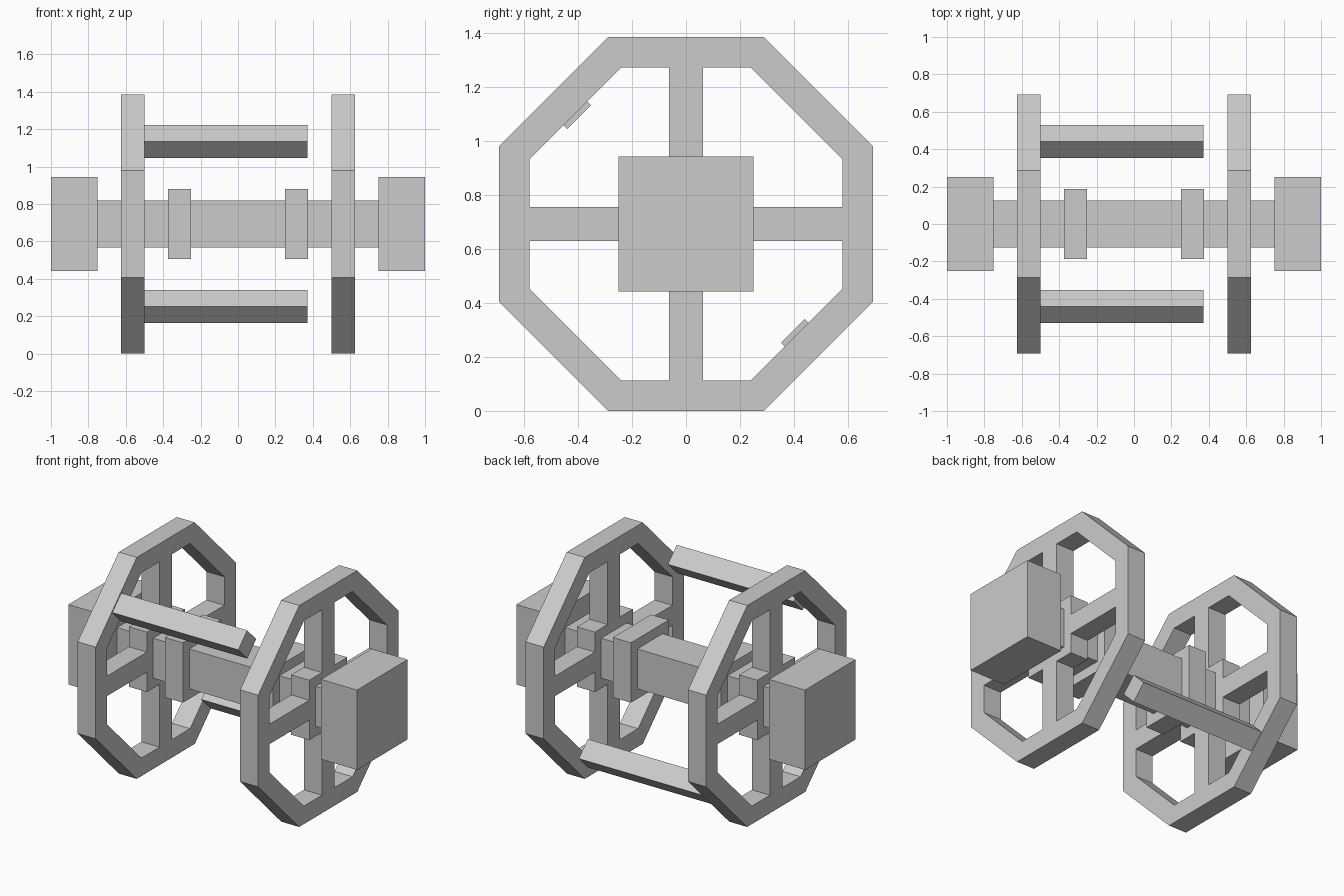
import bpy, bmesh, math
from mathutils import Matrix

if "Cube" in bpy.data.objects:
    bpy.data.objects.remove(bpy.data.objects["Cube"])

CZ = 0.693          # axle height
R_OUT, R_IN = 0.693, 0.58   # octagon apothems


def box(name, x0, x1, hy, hz, y=0.0, z=0.0, tilt=0.0):
    """Box spanning x0..x1, centred at y / z relative to the axle."""
    bm = bmesh.new()
    bmesh.ops.create_cube(bm, size=1)
    bm.transform(Matrix.Translation(((x0 + x1) / 2, y, CZ + z))
                 @ Matrix.Rotation(tilt, 4, 'X')
                 @ Matrix.Diagonal((x1 - x0, 2 * hy, 2 * hz, 1)))
    return finish(name, bm)


def finish(name, bm):
    bmesh.ops.recalc_face_normals(bm, faces=bm.faces)
    me = bpy.data.meshes.new(name)
    bm.to_mesh(me)
    bm.free()
    ob = bpy.data.objects.new(name, me)
    bpy.context.collection.objects.link(ob)
    return ob


def octagon_ring(name, x0, x1):
    """Octagonal rim swept from a rectangular cross-section."""
    bm = bmesh.new()
    k = 1 / math.cos(math.pi / 8)
    section = [(x0, R_IN), (x1, R_IN), (x1, R_OUT), (x0, R_OUT)]
    loops = []
    for i in range(8):
        a = math.pi / 8 + i * math.pi / 4
        loops.append([bm.verts.new((x, r * k * math.cos(a), CZ + r * k * math.sin(a)))
                      for x, r in section])
    for i in range(8):
        a, b = loops[i], loops[(i + 1) % 8]
        for j in range(4):
            n = (j + 1) % 4
            bm.faces.new((a[j], a[n], b[n], b[j]))
    return finish(name, bm)


# Central axle
box("axle", -0.75, 0.75, 0.125, 0.125)

for s, side in ((-1, "left"), (1, "right")):
    def span(a, b):
        return sorted((s * a, s * b))

    # End block and inner collar
    box(side + "_end_block", *span(0.75, 1.0), 0.25, 0.25)
    box(side + "_collar", *span(0.25, 0.375), 0.1875, 0.1875)

    # Wheel: rim, hub and four spokes
    x0, x1 = span(0.5, 0.625)
    octagon_ring(side + "_wheel_rim", x0, x1)
    box(side + "_wheel_hub", x0, x1, 0.1875, 0.1875)
    mid, half = (0.1875 + R_IN) / 2, (R_IN - 0.1875) / 2
    for d in (-1, 1):
        box(side + "_spoke_horizontal", x0, x1, half, 0.0625, y=d * mid)
        box(side + "_spoke_vertical", x0, x1, 0.0625, half, z=d * mid)

# Two tilted bars reaching inward from the left wheel
for d, name in ((-1, "upper_bar"), (1, "lower_bar")):
    box(name, -0.5, 0.372, 0.0625, 0.0625, y=d * 0.44, z=-d * 0.44, tilt=math.pi / 4)
